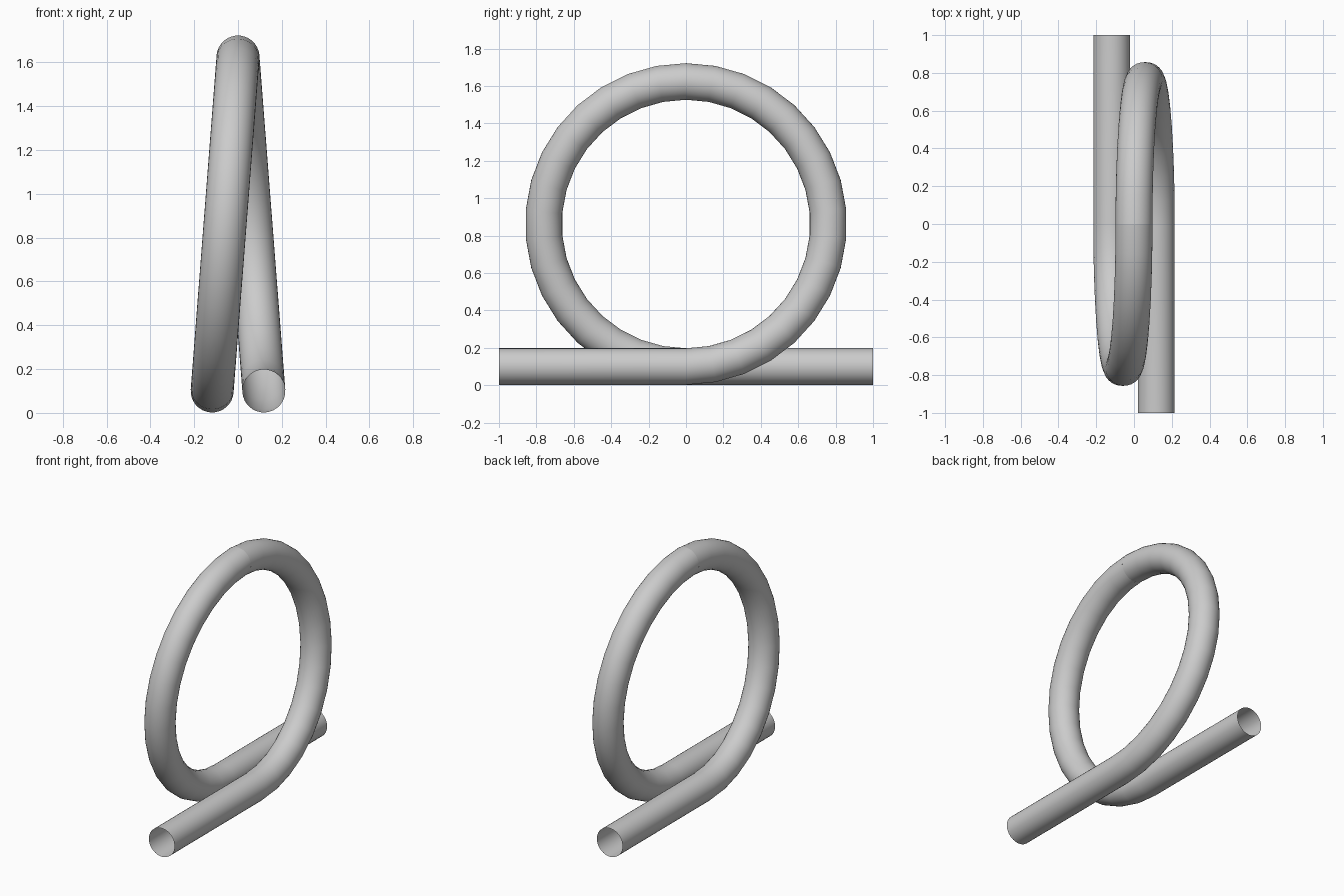
import bpy, bmesh, math
from mathutils import Vector, Matrix

if "Cube" in bpy.data.objects:
    bpy.data.objects.remove(bpy.data.objects["Cube"])

RADIUS, SIDES, STEPS = 0.098, 32, 17
LOW = Vector((0.118, 0, 0.1))      # where the straight run meets the loop
TOP = Vector((0, 0, 1.624))        # centre of the tube at the top of the loop

centre = (LOW + TOP) / 2
down = LOW - centre
down_n = down.normalized()
along = Vector((0, 1, 0))
side = down_n.cross(along)         # normal of the tilted half-loop plane
loop_r = 0.762


def tube_half(name, turn):
    # straight run, then half a loop in a tilted plane; open ends
    stations = [(LOW - along, down_n)]
    for i in range(STEPS + 1):
        a = math.pi * i / STEPS
        stations.append((centre + down * math.cos(a) + along * loop_r * math.sin(a),
                         down_n * math.cos(a) + along * math.sin(a)))
    bm = bmesh.new()
    rings = []
    for p, out in stations:
        ring = []
        for k in range(SIDES):
            t = 2 * math.pi * k / SIDES
            ring.append(bm.verts.new(p + RADIUS * (out * math.cos(t) + side * math.sin(t))))
        rings.append(ring)
    for r0, r1 in zip(rings, rings[1:]):
        for k in range(SIDES):
            j = (k + 1) % SIDES
            f = bm.faces.new((r0[k], r1[k], r1[j], r0[j]))
            f.smooth = True
    # make sure faces point away from the tube centre line
    bm.normal_update()
    bm.faces.ensure_lookup_table()
    f = bm.faces[0]
    mid = f.calc_center_median()
    if f.normal.dot(Vector((mid.x - LOW.x, 0, mid.z - LOW.z))) < 0:
        bmesh.ops.reverse_faces(bm, faces=bm.faces[:])
    bmesh.ops.rotate(bm, verts=bm.verts[:], cent=(0, 0, 0),
                     matrix=Matrix.Rotation(turn, 3, 'Z'))
    mesh = bpy.data.meshes.new(name)
    bm.to_mesh(mesh)
    bm.free()
    obj = bpy.data.objects.new(name, mesh)
    bpy.context.collection.objects.link(obj)


# the second half is the first turned half a revolution
tube_half("front_tube_half", 0)
tube_half("back_tube_half", math.pi)
